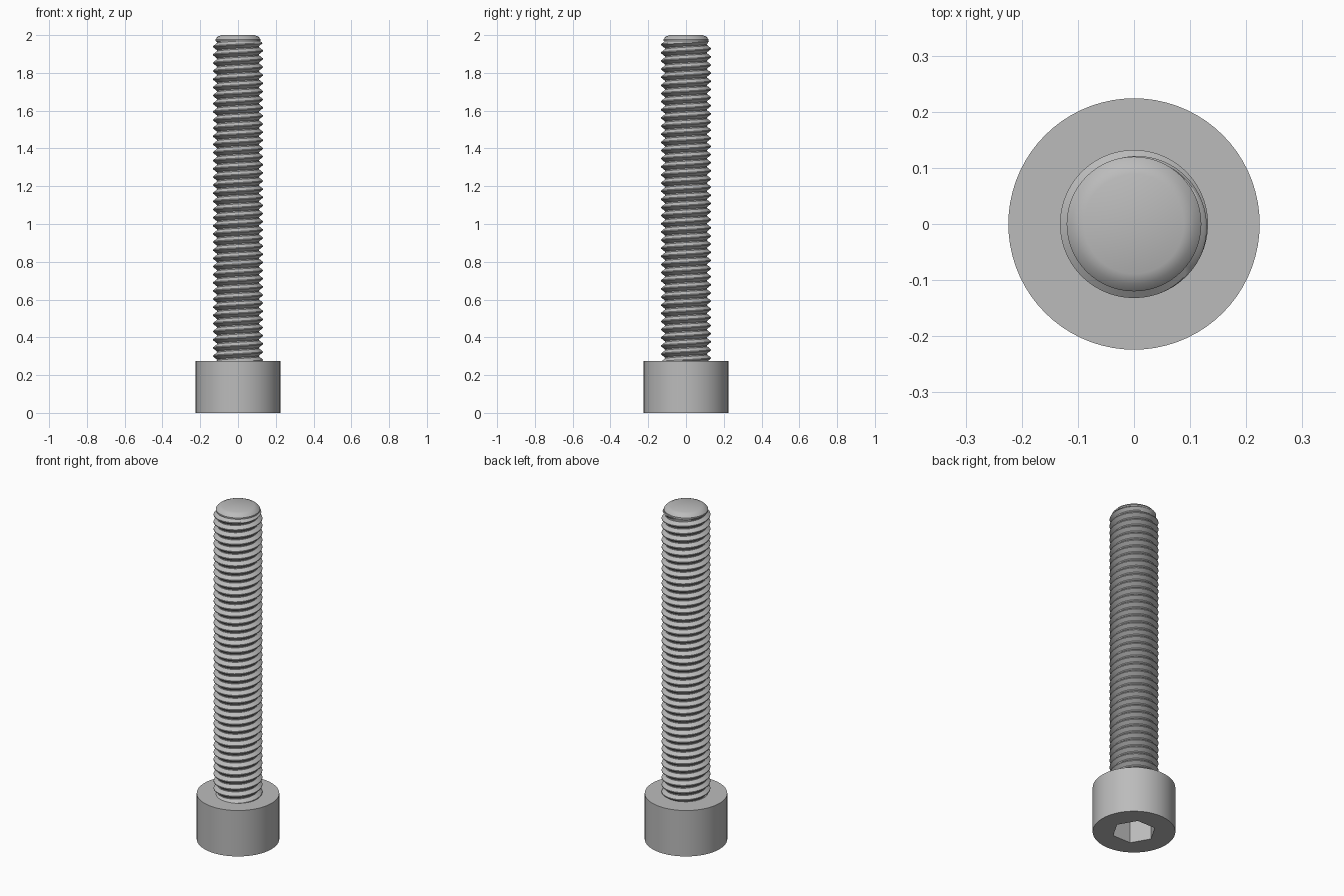
import bpy, bmesh, math

cube = bpy.data.objects.get("Cube")
if cube:
    bpy.data.objects.remove(cube, do_unlink=True)

steel = bpy.data.materials.new("grey steel")
steel.use_nodes = True
GREY = (0.5, 0.5, 0.5, 1)
steel.diffuse_color = GREY
steel.node_tree.nodes["Principled BSDF"].inputs["Base Color"].default_value = GREY

HEAD_R, HEAD_H = 0.224, 0.275
CREST_R, ROOT_R = 0.132, 0.112
PITCH = 0.0431
THREAD_TOP = 1.97
TIP_R = 0.12


def finish(bm, name):
    mesh = bpy.data.meshes.new(name)
    bm.to_mesh(mesh)
    bm.free()
    mesh.materials.append(steel)
    ob = bpy.data.objects.new(name, mesh)
    bpy.context.collection.objects.link(ob)
    return ob


def activate(ob):
    bpy.ops.object.select_all(action='DESELECT')
    ob.select_set(True)
    bpy.context.view_layer.objects.active = ob


def smooth(ob):
    activate(ob)
    bpy.ops.object.shade_smooth_by_angle(angle=math.radians(30))


def lathe(name, profile, sides):
    """Spin (radius, height) points about z, starting and ending on the axis."""
    bm = bmesh.new()
    verts = [bm.verts.new((r, 0, z)) for r, z in profile]
    edges = [bm.edges.new(pair) for pair in zip(verts, verts[1:])]
    bmesh.ops.spin(bm, geom=verts + edges, axis=(0, 0, 1), cent=(0, 0, 0),
                   angle=math.tau, steps=sides)
    bmesh.ops.remove_doubles(bm, verts=bm.verts[:], dist=1e-5)
    bmesh.ops.recalc_face_normals(bm, faces=bm.faces[:])
    return finish(bm, name)


# Cylindrical head with a hexagonal socket cut into its underside
head = lathe("head", [(0, 0), (HEAD_R, 0), (HEAD_R, HEAD_H), (0, HEAD_H)], 72)
socket = lathe("socket_cutter", [(0, -0.05), (0.12, -0.05), (0.12, 0.138), (0, 0.138)], 6)
socket.hide_render = True
cut = head.modifiers.new("socket", 'BOOLEAN')
cut.operation = 'DIFFERENCE'
cut.solver = 'EXACT'
cut.object = socket
activate(head)
bpy.ops.object.modifier_apply(modifier=cut.name)
bpy.data.objects.remove(socket, do_unlink=True)
smooth(head)

# Chamfered tip that closes the shank
tip = lathe("tip", [(0, 2), (0.089, 2), (0.107, 1.992), (TIP_R, 1.978),
                    (TIP_R, THREAD_TOP), (0, THREAD_TOP)], 64)
smooth(tip)

# Right-handed helical thread; the profile is (fraction of pitch, radius)
PROFILE = [(0, ROOT_R), (0.14, ROOT_R), (0.51, CREST_R), (0.63, CREST_R)]
SIDES = 56
Z_START = HEAD_H - 0.02
turns = math.ceil((THREAD_TOP - Z_START) / PITCH) + 2
bm = bmesh.new()
rows = []
for i in range(SIDES * turns + 1):
    a = math.tau * i / SIDES
    row = []
    for frac, r in PROFILE:
        z = Z_START + PITCH * (i / SIDES - 1 + frac)
        z = min(max(z, Z_START), THREAD_TOP)
        r = min(r, TIP_R + 0.8 * (THREAD_TOP - z))
        row.append(bm.verts.new((r * math.cos(a), r * math.sin(a), z)))
    rows.append(row)
for i in range(len(rows) - 1 - SIDES):
    # the last edge of each turn joins the first edge of the turn above
    low = rows[i] + [rows[i + SIDES][0]]
    high = rows[i + 1] + [rows[i + SIDES + 1][0]]
    for k in range(len(PROFILE)):
        quad = (low[k], high[k], high[k + 1], low[k + 1])
        heights = [v.co.z for v in quad]
        if max(heights) - min(heights) > 1e-5:
            bm.faces.new(quad)
bmesh.ops.delete(bm, geom=[v for v in bm.verts if not v.link_faces], context='VERTS')
bmesh.ops.remove_doubles(bm, verts=bm.verts[:], dist=1e-5)
thread = finish(bm, "threaded_shank")
smooth(thread)
